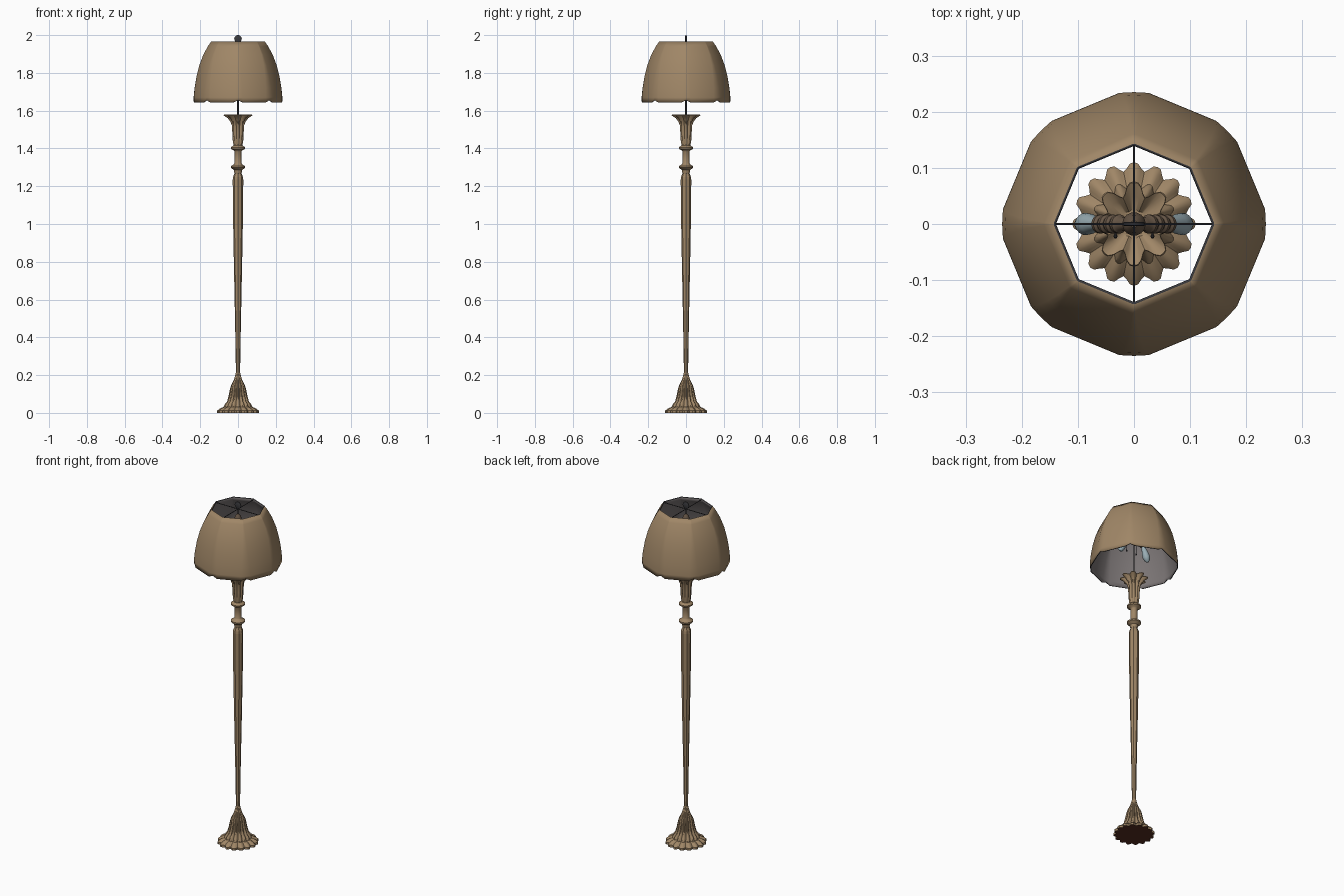
import bpy, bmesh
from math import sin, cos, pi, radians
from mathutils import Vector

cube = bpy.data.objects.get("Cube")
if cube:
    bpy.data.objects.remove(cube)


def material(name, rgb):
    m = bpy.data.materials.new(name)
    m.use_nodes = True
    m.diffuse_color = (*rgb, 1)
    m.node_tree.nodes["Principled BSDF"].inputs["Base Color"].default_value = (*rgb, 1)
    return m


tan = material("antique tan", (0.35, 0.24, 0.135))
brown = material("dark brown felt", (0.09, 0.027, 0.014))
lining = material("grey lining", (0.2, 0.18, 0.18))
dark = material("dark metal", (0.04, 0.04, 0.045))
bronze = material("aged bronze", (0.13, 0.09, 0.06))
glass = material("pale blue glass", (0.32, 0.42, 0.46))


def finish(bm, name, mats, angle=35):
    mesh = bpy.data.meshes.new(name)
    bm.to_mesh(mesh)
    bm.free()
    ob = bpy.data.objects.new(name, mesh)
    bpy.context.collection.objects.link(ob)
    for m in mats:
        mesh.materials.append(m)
    bpy.ops.object.select_all(action='DESELECT')
    ob.select_set(True)
    bpy.context.view_layer.objects.active = ob
    if angle:
        bpy.ops.object.shade_smooth_by_angle(angle=radians(angle))
    return ob


def loft(rings, caps=True):
    """Skin a list of closed rings, lowest first."""
    bm = bmesh.new()
    rows = [[bm.verts.new(p) for p in ring] for ring in rings]
    n = len(rows[0])
    for a, b in zip(rows, rows[1:]):
        for i in range(n):
            j = (i + 1) % n
            bm.faces.new((a[i], a[j], b[j], b[i]))
    if caps:
        bm.faces.new(rows[0][::-1])
        bm.faces.new(rows[-1])
    return bm


def lobed(profile, lobes, sides):
    """Rings from (radius, height, lobe depth); lobes are rounded petals."""
    rings = []
    for r, z, depth in profile:
        ring = []
        for i in range(sides):
            t = 2 * pi * i / sides
            k = r * (1 - depth * (0.5 - 0.5 * cos(lobes * t)) ** 1.5)
            ring.append((k * cos(t), k * sin(t), z))
        rings.append(ring)
    return rings


def turned(name, start, end, profile, mat, sides=14):
    """Turned part along a line; profile is (fraction along, radius)."""
    start, end = Vector(start), Vector(end)
    q = (end - start).to_track_quat('Z', 'Y')
    rings = [[start + (end - start) * f + q @ Vector((r * cos(2 * pi * i / sides), r * sin(2 * pi * i / sides), 0))
              for i in range(sides)] for f, r in profile]
    return finish(loft(rings), name, [mat])


# Scalloped flared base with a felt underside
base = finish(loft(lobed([
    (0.110, 0.0, 0.14), (0.110, 0.012, 0.14), (0.098, 0.022, 0.15), (0.076, 0.032, 0.16),
    (0.067, 0.05, 0.14), (0.058, 0.06, 0.16), (0.050, 0.09, 0.18), (0.043, 0.125, 0.18),
    (0.037, 0.145, 0.14), (0.024, 0.17, 0.1), (0.016, 0.195, 0.05), (0.011, 0.215, 0)],
    16, 96)), "base", [tan, brown])
for f in base.data.polygons:
    if f.normal.z < -0.9:
        f.material_index = 1

# Faceted tapering shaft
finish(loft(lobed([
    (0.011, 0.205, 0), (0.014, 0.4, 0), (0.018, 0.6, 0), (0.023, 0.85, 0), (0.027, 1.08, 0),
    (0.028, 1.235, 0), (0.026, 1.25, 0), (0.018, 1.27, 0)], 8, 8)), "shaft", [tan], 0)

# Neck with two turned collars
finish(loft(lobed([(r, z, 0) for r, z in [
    (0.018, 1.265), (0.022, 1.28), (0.022, 1.286), (0.038, 1.298), (0.038, 1.306), (0.022, 1.316),
    (0.018, 1.322), (0.018, 1.383), (0.022, 1.39), (0.038, 1.398), (0.038, 1.406),
    (0.023, 1.416), (0.02, 1.425)]], 1, 16)), "neck", [tan])

# Petalled cup, hollow at the top
finish(loft(lobed([
    (0.021, 1.415, 0), (0.027, 1.43, 0.15), (0.030, 1.48, 0.2), (0.032, 1.52, 0.25),
    (0.039, 1.54, 0.3), (0.054, 1.56, 0.32), (0.076, 1.575, 0.33), (0.074, 1.579, 0.33),
    (0.05, 1.568, 0.3), (0.026, 1.555, 0.1)], 8, 64)), "cup", [tan])

# Lamp shade: eight curved panels joined by narrow widening corner strips
rings = []
for r, z, spread, lift in [
        (0.235, 1.643, 6.5, 0.012), (0.235, 1.67, 6.2, 0), (0.230, 1.72, 5.4, 0),
        (0.220, 1.78, 4.4, 0), (0.205, 1.84, 3.2, 0), (0.184, 1.895, 2.0, 0),
        (0.160, 1.94, 1.0, 0), (0.143, 1.965, 0.5, 0)]:
    ring = []
    for k in range(8):
        for s in (-1, 0, 1):
            t = radians(45 * k + s * spread)
            ring.append((r * cos(t), r * sin(t), z + (lift if s == 0 else 0)))
    rings.append(ring)
shade = finish(loft(rings, caps=False), "lamp_shade", [tan, lining, dark], 20)
solid = shade.modifiers.new("thickness", 'SOLIDIFY')
solid.thickness = 0.005
solid.offset = -1
solid.material_offset = 1
solid.material_offset_rim = 2

# Central rod, spokes holding the shade, and flat finial
turned("rod", (0, 0, 1.55), (0, 0, 1.975), [(0, 0.004), (1, 0.004)], dark, 8)
for i in range(4):
    a = i * pi / 2
    turned("shade_spoke", (0, 0, 1.958), (0.139 * cos(a), 0.139 * sin(a), 1.958),
           [(0, 0.002), (1, 0.002)], dark, 6)
turned("finial", (0, -0.004, 1.98), (0, 0.004, 1.98),
       [(0, 0.016), (0.25, 0.02), (0.75, 0.02), (1, 0.016)], dark, 20)
turned("socket_hub", (0, 0, 1.84), (0, 0, 1.93),
       [(0, 0.01), (0.15, 0.02), (0.6, 0.021), (0.85, 0.016), (1, 0.006)], bronze)

# Mirrored sockets, bulbs and pull chains
for side, word in ((1, "left"), (-1, "right")):
    ribs = [(0, 0.008), (0.1, 0.012)]
    for k in range(4):
        f = 0.2 + k * 0.2
        ribs += [(f, 0.013), (f + 0.05, 0.017), (f + 0.12, 0.017), (f + 0.17, 0.013)]
    turned(word + "_socket", (side * 0.012, 0, 1.875), (side * 0.066, 0, 1.79), ribs, bronze)
    turned(word + "_bulb", (side * 0.063, 0, 1.795), (side * 0.096, 0, 1.71),
           [(0, 0.011), (0.2, 0.013), (0.45, 0.018), (0.7, 0.02), (0.88, 0.015), (1, 0.005)], glass, 18)
    x = side * 0.033
    turned(word + "_chain_arm", (x, 0, 1.835), (x, -0.022, 1.835), [(0, 0.002), (1, 0.002)], dark, 6)
    turned(word + "_pull_chain", (x, -0.022, 1.837), (x, -0.022, 1.74),
           [(0, 0.0015), (0.9, 0.0015), (0.93, 0.004), (1, 0.004)], dark, 6)
